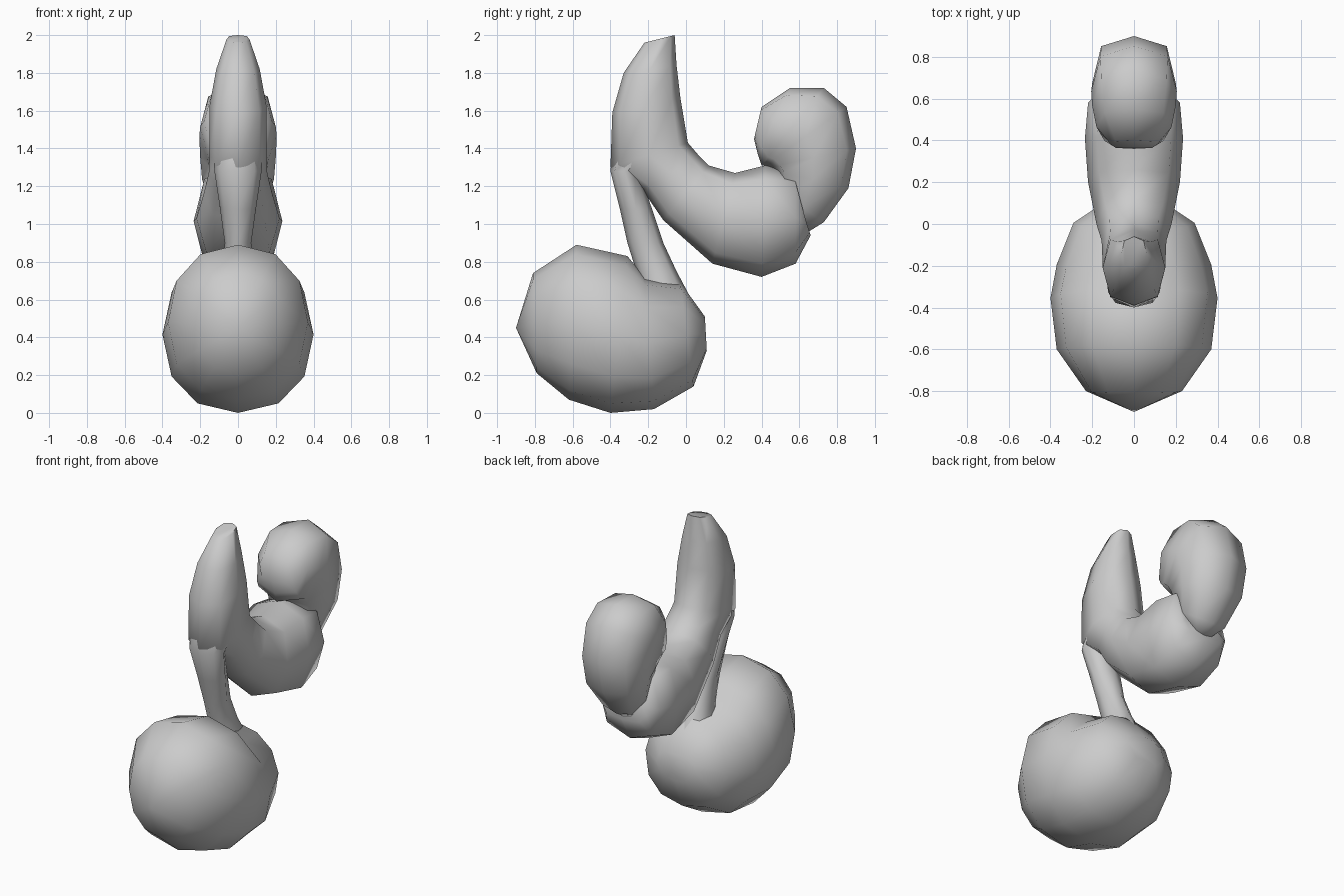
import bpy, bmesh, math
from mathutils import Vector

cube = bpy.data.objects.get("Cube")
if cube:
    bpy.data.objects.remove(cube, do_unlink=True)

grey = bpy.data.materials.new("soft grey")
grey.use_nodes = True
grey.diffuse_color = (0.6, 0.6, 0.6, 1)
grey.node_tree.nodes["Principled BSDF"].inputs["Base Color"].default_value = (0.6, 0.6, 0.6, 1)


def loft(name, rings, sides=8, power=1.0):
    """Each ring: one rim point (y, z), the opposite rim point (y, z), half width in x."""
    bm = bmesh.new()
    loops = []
    for y1, z1, y2, z2, width in rings:
        a, b = Vector((0, y1, z1)), Vector((0, y2, z2))
        mid, arm = (a + b) / 2, (a - b) / 2
        loop = []
        for i in range(sides):
            t = math.tau * i / sides
            c, s = (math.copysign(abs(v) ** power, v) for v in (math.cos(t), math.sin(t)))
            loop.append(bm.verts.new(mid + arm * c + Vector((width * s, 0, 0))))
        loops.append(loop)
    for p, q in zip(loops, loops[1:]):
        for i in range(sides):
            j = (i + 1) % sides
            bm.faces.new((p[i], p[j], q[j], q[i]))
    bm.faces.new(loops[0])
    bm.faces.new(loops[-1])
    bmesh.ops.remove_doubles(bm, verts=bm.verts, dist=0.001)
    bmesh.ops.recalc_face_normals(bm, faces=bm.faces)
    mesh = bpy.data.meshes.new(name)
    bm.to_mesh(mesh)
    bm.free()
    mesh.materials.append(grey)
    obj = bpy.data.objects.new(name, mesh)
    bpy.context.collection.objects.link(obj)
    bpy.ops.object.select_all(action="DESELECT")
    obj.select_set(True)
    bpy.context.view_layer.objects.active = obj
    bpy.ops.object.shade_smooth_by_angle(angle=math.radians(65))


# Large ball at the foot
loft("base_ball", [
    (-.90, .45, -.90, .45, 0),
    (-.81, .74, -.79, .21, .23),
    (-.58, .89, -.62, .07, .37),
    (-.31, .83, -.40, 0, .40),
    (-.22, .72, -.17, .02, .37),
    (-.03, .69, .04, .14, .29),
    (.10, .51, .11, .33, .14)], sides=12, power=.9)

# Thin neck rising from the ball
loft("stem", [
    (-.06, 1.42, -.39, 1.38, .13),
    (-.25, 1.28, -.40, 1.28, .125),
    (-.18, 1.08, -.35, 1.08, .095),
    (-.12, .90, -.31, .90, .07),
    (-.05, .75, -.26, .74, .075),
    (.04, .58, -.22, .58, .12)])

# Upright horn sweeping down into the bowl-shaped body
loft("horn_and_body", [
    (-.06, 2.0, -.22, 1.96, .06),
    (-.05, 1.84, -.33, 1.80, .115),
    (-.03, 1.67, -.39, 1.59, .15),
    (.01, 1.43, -.40, 1.30, .15),
    (.07, 1.36, -.23, 1.18, .155),
    (.12, 1.31, -.12, 1.02, .18),
    (.26, 1.27, .14, .79, .22),
    (.42, 1.31, .40, .72, .235),
    (.58, 1.28, .58, .79, .22),
    (.62, 1.06, .66, .94, .16)], power=.8)

# Rounded curl that bends back over the body
loft("curl", [
    (.53, 1.02, .65, .96, .06),
    (.50, 1.16, .73, 1.01, .14),
    (.48, 1.28, .86, 1.19, .19),
    (.45, 1.30, .90, 1.40, .20),
    (.42, 1.31, .85, 1.62, .205),
    (.40, 1.31, .73, 1.72, .20),
    (.38, 1.37, .55, 1.72, .18),
    (.36, 1.45, .40, 1.62, .11)], power=.7)
